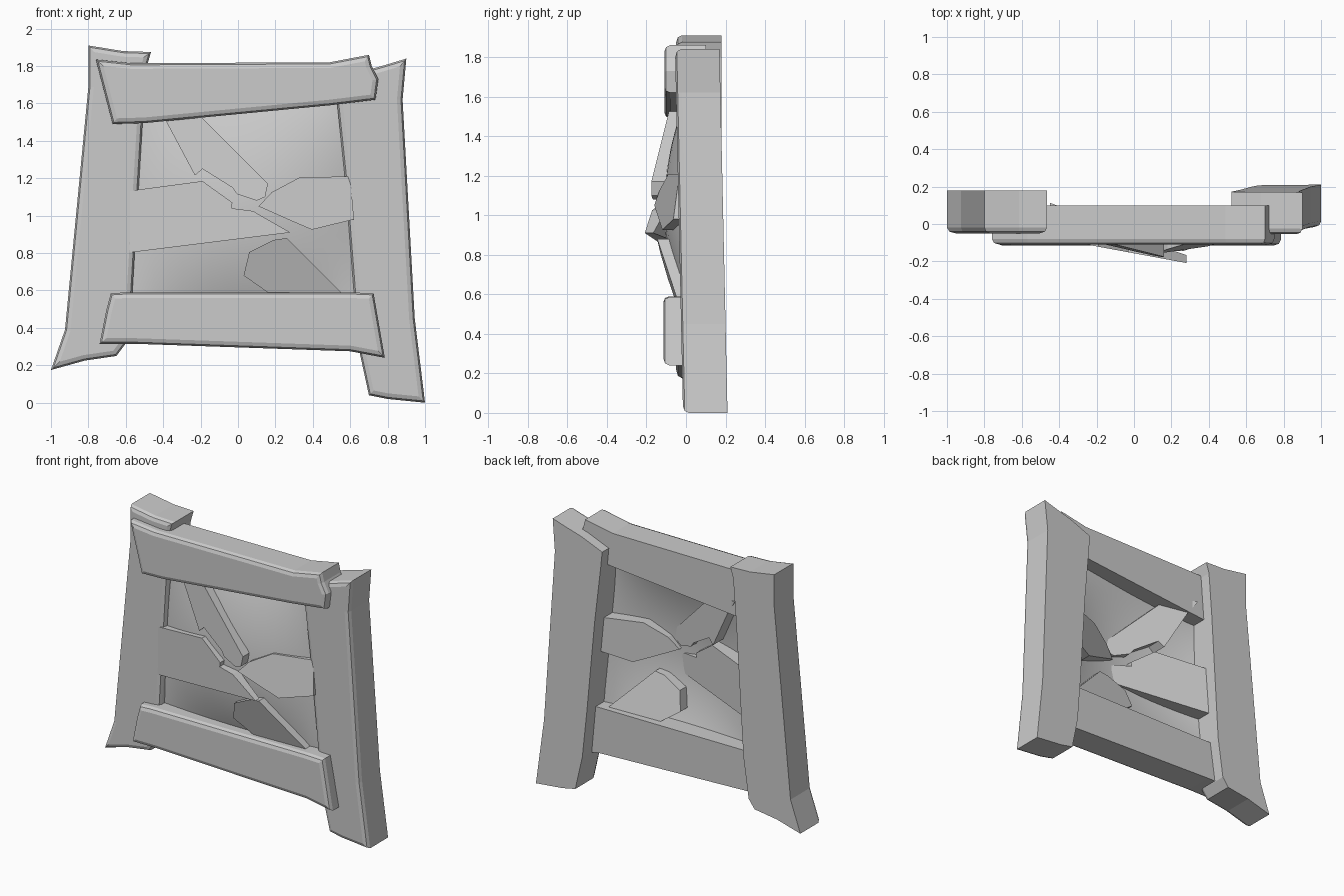
import bpy, bmesh

if "Cube" in bpy.data.objects:
    bpy.data.objects.remove(bpy.data.objects["Cube"])


def finish(bm, name):
    bmesh.ops.recalc_face_normals(bm, faces=bm.faces)
    me = bpy.data.meshes.new(name)
    bm.to_mesh(me)
    bm.free()
    ob = bpy.data.objects.new(name, me)
    bpy.context.collection.objects.link(ob)
    return ob


def prism(name, outline, front, back, bevel=0.0):
    """Extrude an x/z outline between two depth functions, rounding only the front rim."""
    bm = bmesh.new()
    f = [bm.verts.new((x, front(x, z), z)) for x, z in outline]
    b = [bm.verts.new((x, back(x, z), z)) for x, z in outline]
    face = bm.faces.new(f)
    bm.faces.new(b[::-1])
    n = len(outline)
    for i in range(n):
        j = (i + 1) % n
        bm.faces.new((f[i], b[i], b[j], f[j]))
    bmesh.ops.recalc_face_normals(bm, faces=bm.faces)
    if bevel:
        bmesh.ops.bevel(bm, geom=list(face.edges), offset=bevel, segments=2,
                        profile=0.5, affect='EDGES')
    else:
        bmesh.ops.triangulate(bm, faces=[p for p in bm.faces if len(p.verts) > 4])
    return finish(bm, name)


def slope(y0, x0=0, dx=0, z0=0, dz=0):
    return lambda x, z: y0 + dx * (x - x0) + dz * (z - z0)


# Crooked stone or timber frame
prism("left_post",
      [(-.80, 1.91), (-.615, 1.88), (-.465, 1.875), (-.487, 1.80), (-.51, 1.50),
       (-.565, .59), (-.605, .31), (-.65, .25), (-.82, .225), (-1.0, .175),
       (-.925, .39), (-.80, 1.69)],
      slope(-.05), slope(.18), .03)
prism("right_post",
      [(.90, 1.84), (.785, 1.805), (.68, 1.775), (.52, 1.71), (.53, 1.60),
       (.57, 1.22), (.62, .59), (.65, .27), (.70, .04), (.80, .02), (1.0, .0),
       (.945, .45), (.88, 1.62)],
      slope(-.015, dz=-.022), slope(.21, dz=-.022), .03)
prism("lintel",
      [(-.76, 1.835), (-.57, 1.815), (.49, 1.82), (.70, 1.86), (.715, 1.80),
       (.75, 1.73), (.735, 1.62), (.49, 1.59), (-.50, 1.495), (-.67, 1.49)],
      slope(-.11), slope(.10), .03)
prism("sill",
      [(-.68, .585), (-.595, .59), (.60, .59), (.725, .585), (.785, .24),
       (.60, .275), (-.55, .315), (-.74, .315), (-.705, .49)],
      slope(-.115), slope(.10), .03)

# Smooth panel bulging gently forward
bm = bmesh.new()
N = 16
cx, cz = .06, 1.03
rows = []
for i in range(N + 1):
    row = []
    for j in range(N + 1):
        x = -.60 + 1.23 * j / N
        z = .50 + 1.12 * i / N
        u = (x - cx) / (.66 if x < cx else .57)
        w = (z - cz) / (.53 if z < cz else .59)
        row.append(bm.verts.new((x, .01 - .12 * (1 - u * u) * (1 - w * w), z)))
    rows.append(row)
for i in range(N):
    for j in range(N):
        p = bm.faces.new((rows[i][j], rows[i][j + 1], rows[i + 1][j + 1], rows[i + 1][j]))
        p.smooth = True
finish(bm, "bulged_panel")

# Splintered wedges reaching from the frame towards the middle
prism("upper_splinter",
      [(-.45, 1.60), (-.27, 1.60), (-.20, 1.53), (.16, 1.17), (.145, 1.10), (.10, 1.08),
       (-.005, 1.115), (-.03, 1.15), (-.19, 1.25), (-.23, 1.215), (-.39, 1.515)],
      slope(-.085, -.2, -.2, 1.53, .05), slope(.07, -.33, -.36))
prism("left_splinter",
      [(-.60, 1.13), (-.19, 1.185), (-.03, 1.07), (-.035, 1.04), (.08, 1.025),
       (.28, .91), (-.60, .80)],
      slope(-.055, -.55, -.185), slope(.10, -.55, -.32))
prism("right_splinter",
      [(.11, 1.05), (.18, 1.125), (.33, 1.205), (.60, 1.21), (.62, .98), (.395, .925),
       (.29, .97)],
      slope(-.05, .6, .21, 1.1, .15), slope(.09, .6, .36))
prism("lower_splinter",
      [(.03, .68), (.06, .805), (.19, .87), (.26, .88), (.60, .54), (.23, .54)],
      slope(-.06, .2, .03, .59, -.30), slope(.05, .2, .03, .59, -.30))
